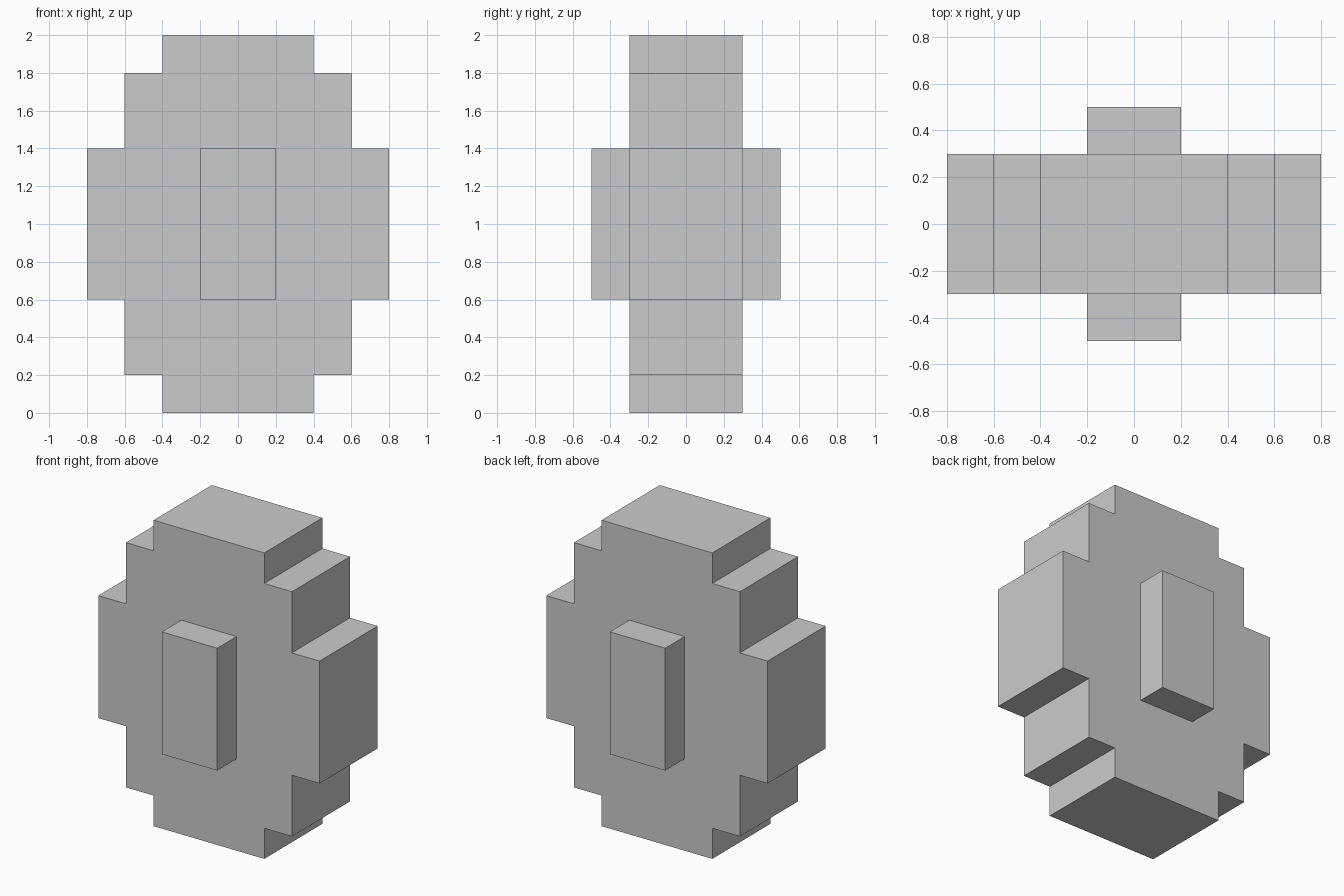
import bpy
import bmesh
from mathutils import Vector

cube = bpy.data.objects.get("Cube")
if cube:
    bpy.data.objects.remove(cube, do_unlink=True)

# Single plain grey
grey = bpy.data.materials.new("plain_grey")
grey.use_nodes = True
colour = (0.6, 0.6, 0.6, 1.0)
grey.diffuse_color = colour
grey.node_tree.nodes["Principled BSDF"].inputs["Base Color"].default_value = colour


def extrude_profile(name, points, y_start, y_end):
    """Fill an x-z outline and extrude it along y."""
    bm = bmesh.new()
    face = bm.faces.new([bm.verts.new((x, y_start, z)) for x, z in points])
    grown = bmesh.ops.extrude_face_region(bm, geom=[face], use_keep_orig=True)
    moved = [g for g in grown["geom"] if isinstance(g, bmesh.types.BMVert)]
    bmesh.ops.translate(bm, verts=moved, vec=Vector((0, y_end - y_start, 0)))
    bmesh.ops.recalc_face_normals(bm, faces=bm.faces)
    mesh = bpy.data.meshes.new(name)
    bm.to_mesh(mesh)
    bm.free()
    mesh.materials.append(grey)
    obj = bpy.data.objects.new(name, mesh)
    bpy.context.collection.objects.link(obj)
    return obj


# Stepped body: one quarter outline, mirrored around the centre height
MID = 1.0
quarter = [(0.8, 0.4), (0.6, 0.4), (0.6, 0.8), (0.4, 0.8), (0.4, 1.0)]
half = [(x, -z) for x, z in reversed(quarter)] + quarter
outline = half + [(-x, z) for x, z in reversed(half)]
extrude_profile("stepped_body", [(x, MID + z) for x, z in outline], -0.3, 0.3)

# Raised block on the front and back faces
block = [(-0.2, 0.6), (0.2, 0.6), (0.2, 1.4), (-0.2, 1.4)]
for name, side in (("front_block", -1), ("back_block", 1)):
    extrude_profile(name, block, side * 0.3, side * 0.5)
